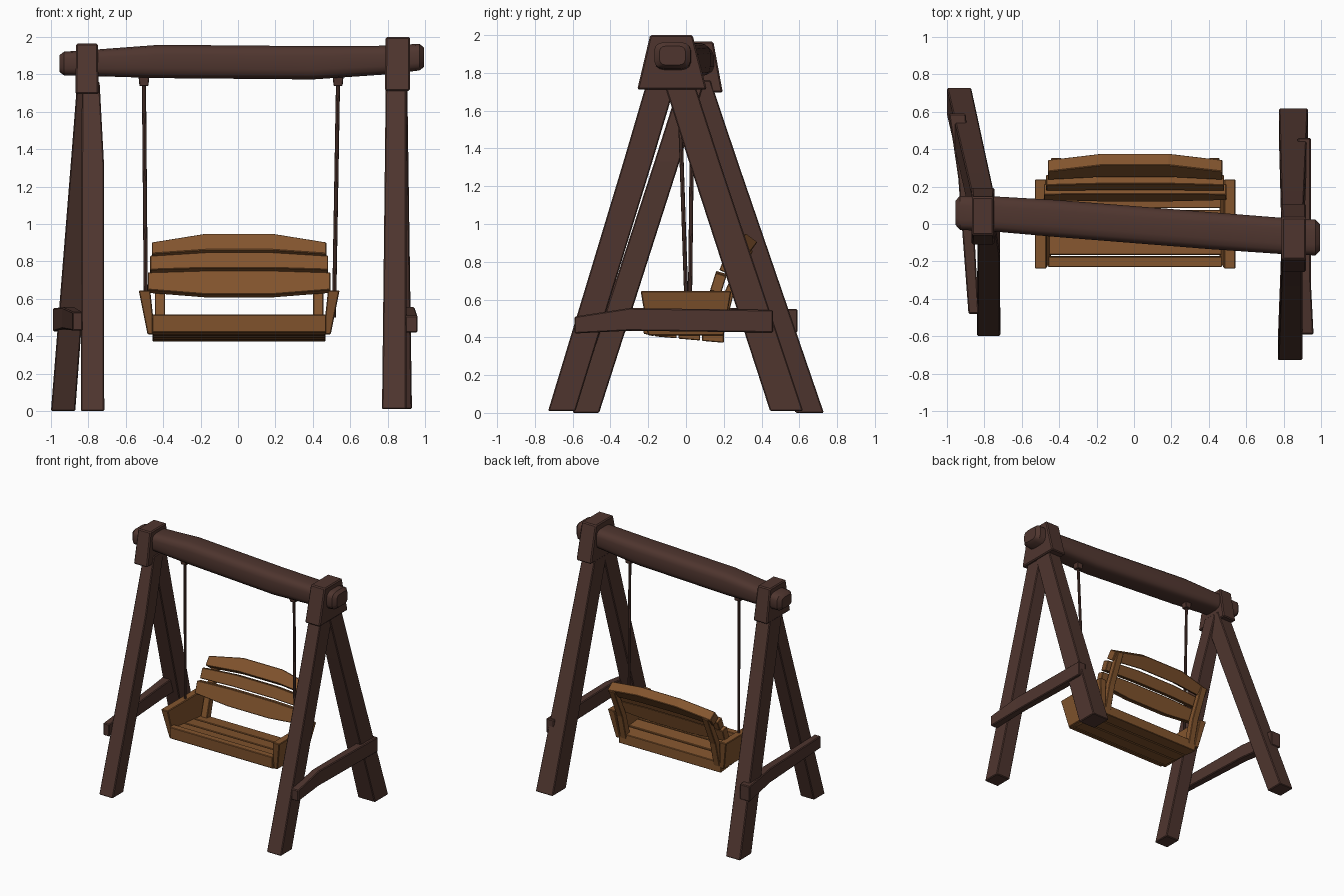
import bpy, bmesh, math
from mathutils import Vector

if "Cube" in bpy.data.objects:
    bpy.data.objects.remove(bpy.data.objects["Cube"])


def material(name, rgb):
    m = bpy.data.materials.new(name)
    m.diffuse_color = (*rgb, 1)
    m.use_nodes = True
    m.node_tree.nodes["Principled BSDF"].inputs["Base Color"].default_value = m.diffuse_color
    return m


DARK = material("dark brown wood", (0.078, 0.036, 0.028))
WARM = material("warm brown wood", (0.225, 0.09, 0.027))


def loft(name, rings, mat, bevel=0.0, smooth=False):
    """Skin a closed solid through a list of equal-sized rings."""
    bm = bmesh.new()
    vs = [[bm.verts.new(p) for p in r] for r in rings]
    n = len(rings[0])
    for a, b in zip(vs, vs[1:]):
        for i in range(n):
            j = (i + 1) % n
            bm.faces.new((a[i], a[j], b[j], b[i]))
    bm.faces.new(vs[0])
    bm.faces.new(vs[-1])
    bmesh.ops.recalc_face_normals(bm, faces=bm.faces)
    me = bpy.data.meshes.new(name)
    bm.to_mesh(me)
    bm.free()
    me.materials.append(mat)
    ob = bpy.data.objects.new(name, me)
    bpy.context.collection.objects.link(ob)
    if bevel:
        mod = ob.modifiers.new("bevel", 'BEVEL')
        mod.width = bevel
        mod.segments = 1
    if smooth:
        bpy.context.view_layer.objects.active = ob
        ob.select_set(True)
        bpy.ops.object.shade_smooth_by_angle(angle=math.radians(35))
        ob.select_set(False)
    return ob


def flat(x0, x1, y0, y1, z):
    """Horizontal rectangle at height z."""
    return [(x0, y0, z), (x1, y0, z), (x1, y1, z), (x0, y1, z)]


def upright(x0, x1, z0, z1, y):
    """Rectangle facing y."""
    return [(x0, y, z0), (x1, y, z0), (x1, y, z1), (x0, y, z1)]


# Splayed legs: (x0, x1, y0, y1) at floor and near the top
legs = {
    "left_front_leg": ((-0.84, -0.715, -0.60, -0.46), (-0.835, -0.74, -0.03, 0.10)),
    "left_back_leg": ((-1.0, -0.87, 0.58, 0.73), (-0.86, -0.74, -0.03, 0.13)),
    "right_front_leg": ((0.77, 0.90, -0.73, -0.585), (0.79, 0.90, -0.205, -0.05)),
    "right_back_leg": ((0.775, 0.93, 0.445, 0.62), (0.79, 0.905, -0.12, 0.04)),
}
for name, (a, b) in legs.items():
    mid = [p + (q - p) * 0.76 for p, q in zip(a, b)]
    if name == "left_front_leg":
        mid[1] = -0.717
    loft(name, [flat(*a, 0.01 if a[0] > 0 else 0.0), flat(*mid, 1.33), flat(*b, 1.76)], DARK, 0.006)

# Tapered blocks joining each pair of legs to the beam
loft("left_top_block", [flat(-0.87, -0.745, -0.11, 0.195, 1.695),
                        flat(-0.865, -0.75, -0.06, 0.145, 1.965)], DARK, 0.008)
loft("right_top_block", [flat(0.785, 0.92, -0.258, 0.11, 1.712),
                         flat(0.79, 0.92, -0.19, 0.035, 2.0)], DARK, 0.008)

# Crossbars on the outside of each leg pair
loft("left_crossbar", [upright(-0.99, -0.90, 0.425, 0.55, 0.59),
                       upright(-0.94, -0.87, 0.44, 0.555, 0.25),
                       upright(-0.885, -0.83, 0.43, 0.53, -0.48)], DARK, 0.006)
loft("right_crossbar", [upright(0.875, 0.945, 0.425, 0.545, 0.46),
                        upright(0.885, 0.945, 0.435, 0.555, -0.3),
                        upright(0.895, 0.96, 0.42, 0.51, -0.59)], DARK, 0.006)


# Log beam with rounded-square section and a slight bulge
def beam_ring(x, y, z, hy, hz, n=16):
    r = []
    for i in range(n):
        t = 2 * math.pi * (i + 0.5) / n
        c, s = math.cos(t), math.sin(t)
        r.append((x, y + hy * math.copysign(abs(c) ** 0.55, c),
                  z + hz * math.copysign(abs(s) ** 0.55, s)))
    return r


loft("top_beam", [beam_ring(*s) for s in (
    (-0.955, 0.06, 1.858, 0.065, 0.045), (-0.93, 0.06, 1.858, 0.092, 0.064),
    (-0.74, 0.053, 1.862, 0.095, 0.073), (-0.42, 0.03, 1.869, 0.1, 0.09),
    (0.40, -0.035, 1.862, 0.1, 0.09), (0.78, -0.063, 1.876, 0.098, 0.078),
    (0.97, -0.072, 1.892, 0.097, 0.072), (0.995, -0.072, 1.892, 0.07, 0.052))],
    DARK, smooth=True)

# Hanging rods and their brackets
for side, x, y, xb, yb in (("left", -0.503, 0.035, -0.492, 0.02),
                           ("right", 0.535, -0.038, 0.513, 0.005)):
    loft(side + "_bracket", [flat(x - 0.024, x + 0.024, y - 0.024, y + 0.024, 1.737),
                             flat(x - 0.03, x + 0.03, y - 0.03, y + 0.03, 1.80)], DARK, 0.004)
    rod = []
    for z, cx, cy in ((0.5, xb, yb), (1.77, x, y)):
        rod.append([(cx + 0.011 * math.cos(k * math.pi / 4),
                     cy + 0.011 * math.sin(k * math.pi / 4), z) for k in range(8)])
    loft(side + "_hanging_rod", rod, DARK, smooth=True)

# Seat front board and slats tilted slightly backwards
OFF = 0.006


def x_board(name, corners, half):
    """Board along x from a yz profile."""
    loft(name, [[(x, y, z) for y, z in corners] for x in (OFF - half, OFF + half)], WARM, 0.004)


x_board("seat_front_board", [(-0.225, 0.42), (-0.23, 0.515), (-0.175, 0.515), (-0.17, 0.405)], 0.465)
for i in range(3):
    y0 = -0.165 + i * 0.125
    y1 = y0 + 0.115
    d = 0.012 * i
    x_board(f"seat_slat_{i + 1}", [(y0, 0.405 - d), (y0, 0.49 - d), (y1, 0.48 - d), (y1, 0.395 - d)], 0.462)

# Flared seat sides
for side, s in (("left", -1), ("right", 1)):
    rings = []
    for z, a, b, y0, y1 in ((0.41, 0.45, 0.49, -0.20, 0.20), (0.645, 0.475, 0.537, -0.24, 0.24)):
        xs = sorted((OFF + s * a, OFF + s * b))
        rings.append(flat(*xs, y0, y1, z))
    loft(side + "_seat_side", rings, WARM, 0.005)
    # Leaning back posts
    xs = sorted((OFF + s * 0.395, OFF + s * 0.45))
    loft(side + "_back_post", [flat(*xs, 0.135, 0.195, 0.40), flat(*xs, 0.195, 0.25, 0.62),
                               flat(*xs, 0.305, 0.355, 0.86)], WARM, 0.004)

# Arched back slats: front bottom, front top, half length, thickness, end drops
slats = (
    ("lower_back_slat", (0.12, 0.625), (0.16, 0.752), 0.488, 0.06, -0.025, 0.01),
    ("middle_back_slat", (0.18, 0.765), (0.215, 0.85), 0.476, 0.06, 0.01, 0.02),
    ("upper_back_slat", (0.25, 0.862), (0.315, 0.95), 0.467, 0.078, 0.025, 0.058),
)
for name, lo, hi, half, t, drop_lo, drop_hi in slats:
    lo, hi = Vector(lo), Vector(hi)
    up = (hi - lo).normalized()
    back = Vector((up.y, -up.x)) * t
    rings = []
    for f in (-1, -0.38, 0.38, 1):
        k = 1 if abs(f) == 1 else 0
        a, b = lo - up * drop_lo * k, hi - up * drop_hi * k
        rings.append([(OFF + f * half, p.x, p.y) for p in (a, b, b + back, a + back)])
    loft(name, rings, WARM, 0.004)
